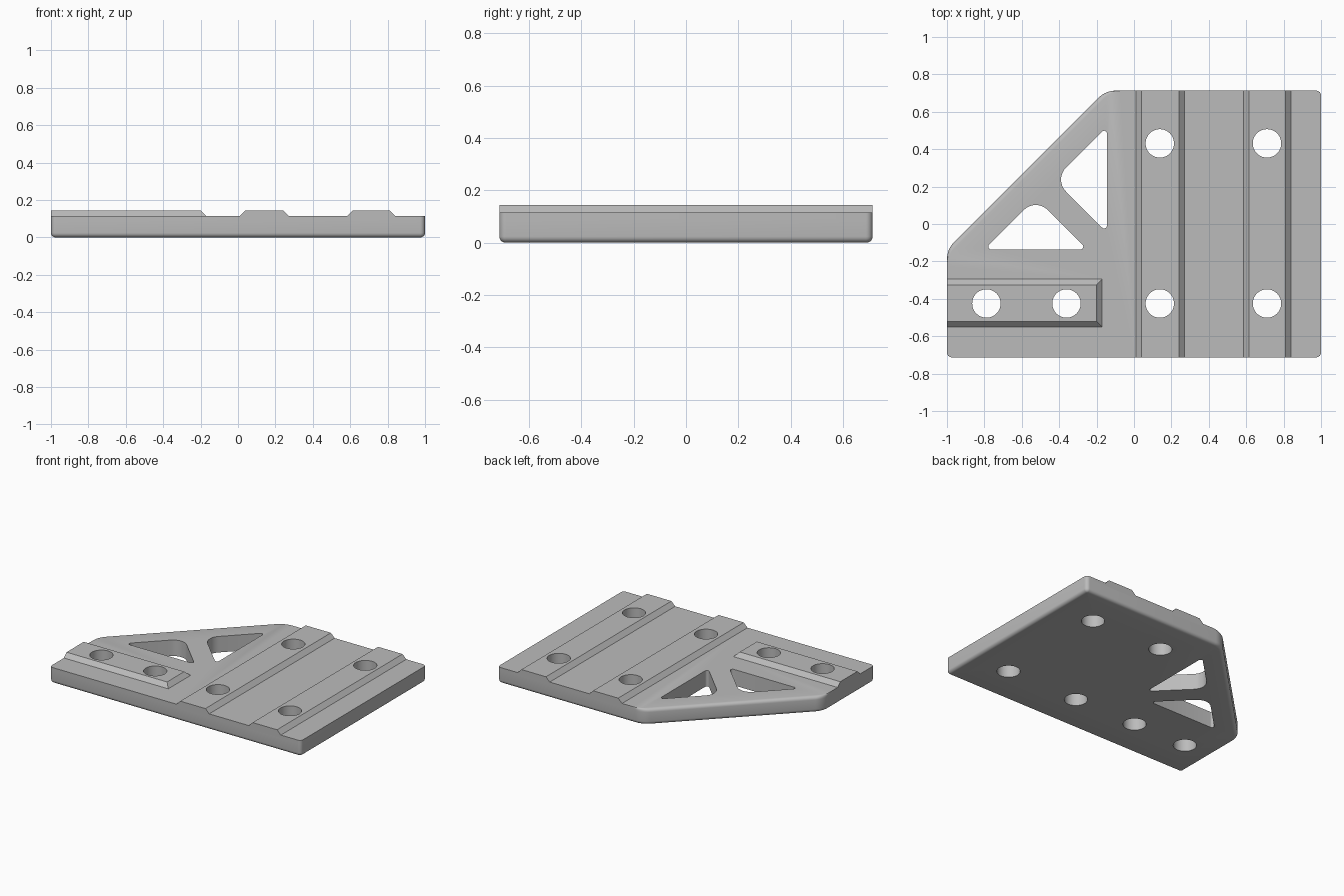
import bpy, bmesh
from math import pi, cos, sin
from mathutils import Vector
from mathutils.geometry import intersect_line_line_2d, interpolate_bezier

if "Cube" in bpy.data.objects:
    bpy.data.objects.remove(bpy.data.objects["Cube"])

HALF_Y = 0.713
PLATE_TOP = 0.115
RIDGE_TOP = 0.145
SLOPE = 0.03
FILLET = 0.024

grey = bpy.data.materials.new("plain grey")
grey.use_nodes = True
colour = (0.5, 0.5, 0.5, 1)
grey.diffuse_color = colour
grey.node_tree.nodes["Principled BSDF"].inputs["Base Color"].default_value = colour


def rounded(corners, radii, steps=8):
    """Counter-clockwise convex outline with an arc at every corner."""
    out = []
    for i, c in enumerate(corners):
        c = Vector(c)
        a = (Vector(corners[i - 1]) - c).normalized()
        b = (Vector(corners[(i + 1) % len(corners)]) - c).normalized()
        half = a.angle(b) / 2
        r = radii[i]
        centre = c + (a + b).normalized() * (r / sin(half))
        start = c + a * (r * cos(half) / sin(half)) - centre
        sweep = pi - 2 * half
        for k in range(steps + 1):
            t = sweep * k / steps
            out.append(centre + Vector((start.x * cos(t) - start.y * sin(t),
                                        start.x * sin(t) + start.y * cos(t))))
    return out


def moved_in(corners, amounts):
    """Shift edge i (corner i to i+1) inward by amounts[i]."""
    lines = []
    for i, c in enumerate(corners):
        a, b = Vector(c), Vector(corners[(i + 1) % len(corners)])
        d = (b - a).normalized()
        n = Vector((-d.y, d.x)) * amounts[i]
        lines.append((a + n, d))
    out = []
    for i, (p, d) in enumerate(lines):
        q, e = lines[i - 1]
        out.append(q + e * ((p - q).cross(d) / e.cross(d)))
    return out


def loft(bm, rings):
    """Closed solid through a stack of (outline, z) rings."""
    rows = [[bm.verts.new((p[0], p[1], z)) for p in ring] for ring, z in rings]
    for low, high in zip(rows, rows[1:]):
        for i in range(len(low)):
            j = (i + 1) % len(low)
            bm.faces.new((low[i], low[j], high[j], high[i]))
    bm.faces.new(rows[0][::-1])
    bm.faces.new(rows[-1])


def make(name, stacks):
    bm = bmesh.new()
    for rings in stacks:
        loft(bm, rings)
    bmesh.ops.recalc_face_normals(bm, faces=bm.faces)
    mesh = bpy.data.meshes.new(name)
    bm.to_mesh(mesh)
    bm.free()
    mesh.materials.append(grey)
    obj = bpy.data.objects.new(name, mesh)
    bpy.context.collection.objects.link(obj)
    return obj


def box(x0, x1, y0, y1):
    return [(x0, y0), (x1, y0), (x1, y1), (x0, y1)]


# Base plate: rounded bottom rim, and a rounded top along the diagonal edge
outline = [(-1, -HALF_Y), (1, -HALF_Y), (1, HALF_Y), (-0.152, HALF_Y), (-1, -0.135)]
radii = [0.026, 0.026, 0.026, 0.13, 0.13]
angles = [pi / 2 * k / 5 for k in range(6)]
rings = []
for t in angles:
    inset = FILLET * (1 - sin(t))
    rings.append((rounded(moved_in(outline, [inset] * 5), [r - inset for r in radii]),
                  FILLET * (1 - cos(t))))
for t in angles:
    inset = FILLET * (1 - cos(t))
    rings.append((rounded(moved_in(outline, [0, 0, 0, inset, 0]), radii),
                  PLATE_TOP - FILLET * (1 - sin(t))))
plate = make("bracket_plate", [rings])

# Raised locating ridges with sloping sides, sunk a little into the plate
s = SLOPE
ridges = []
for x0, x1 in ((0.01, 0.27), (0.585, 0.84)):
    base = box(x0, x1, -HALF_Y, HALF_Y)
    top = box(x0 + s, x1 - s, -HALF_Y, HALF_Y)
    ridges.append([(base, PLATE_TOP - 0.02), (base, PLATE_TOP), (top, RIDGE_TOP)])
base = box(-1, -0.17, -0.55, -0.295)
top = box(-1, -0.17 - s, -0.55 + s, -0.295 - s)
ridges.append([(base, PLATE_TOP - 0.02), (base, PLATE_TOP), (top, RIDGE_TOP)])
ridge_parts = make("ridges", ridges)

# Cutters: six bolt holes and two triangular lightening windows
cuts = []
for x, y in ((0.138, 0.431), (0.711, 0.431), (0.138, -0.425),
             (0.711, -0.425), (-0.789, -0.425), (-0.361, -0.425)):
    cuts.append([(x + 0.076 * cos(k * pi / 24), y + 0.076 * sin(k * pi / 24))
                 for k in range(48)])
cuts.append(rounded([(-0.145, -0.045), (-0.145, 0.52), (-0.4275, 0.2375)],
                    [0.015, 0.015, 0.09]))
cuts.append(rounded([(-0.80, -0.136), (-0.25, -0.136), (-0.525, 0.139)],
                    [0.015, 0.015, 0.09]))
hole_cutters = make("hole_cutters", [[(c, -0.1), (c, 0.3)] for c in cuts])
hole_cutters.hide_render = True

# Merge the ridges, cut the openings, then drop the helpers
bpy.ops.object.select_all(action="DESELECT")
bpy.context.view_layer.objects.active = plate
plate.select_set(True)
for helper, operation in ((ridge_parts, "UNION"), (hole_cutters, "DIFFERENCE")):
    mod = plate.modifiers.new(operation.lower(), "BOOLEAN")
    mod.operation = operation
    mod.solver = "EXACT"
    mod.object = helper
    bpy.ops.object.modifier_apply(modifier=mod.name)
    bpy.data.objects.remove(helper)

bpy.ops.object.shade_smooth_by_angle(angle=pi / 6)
